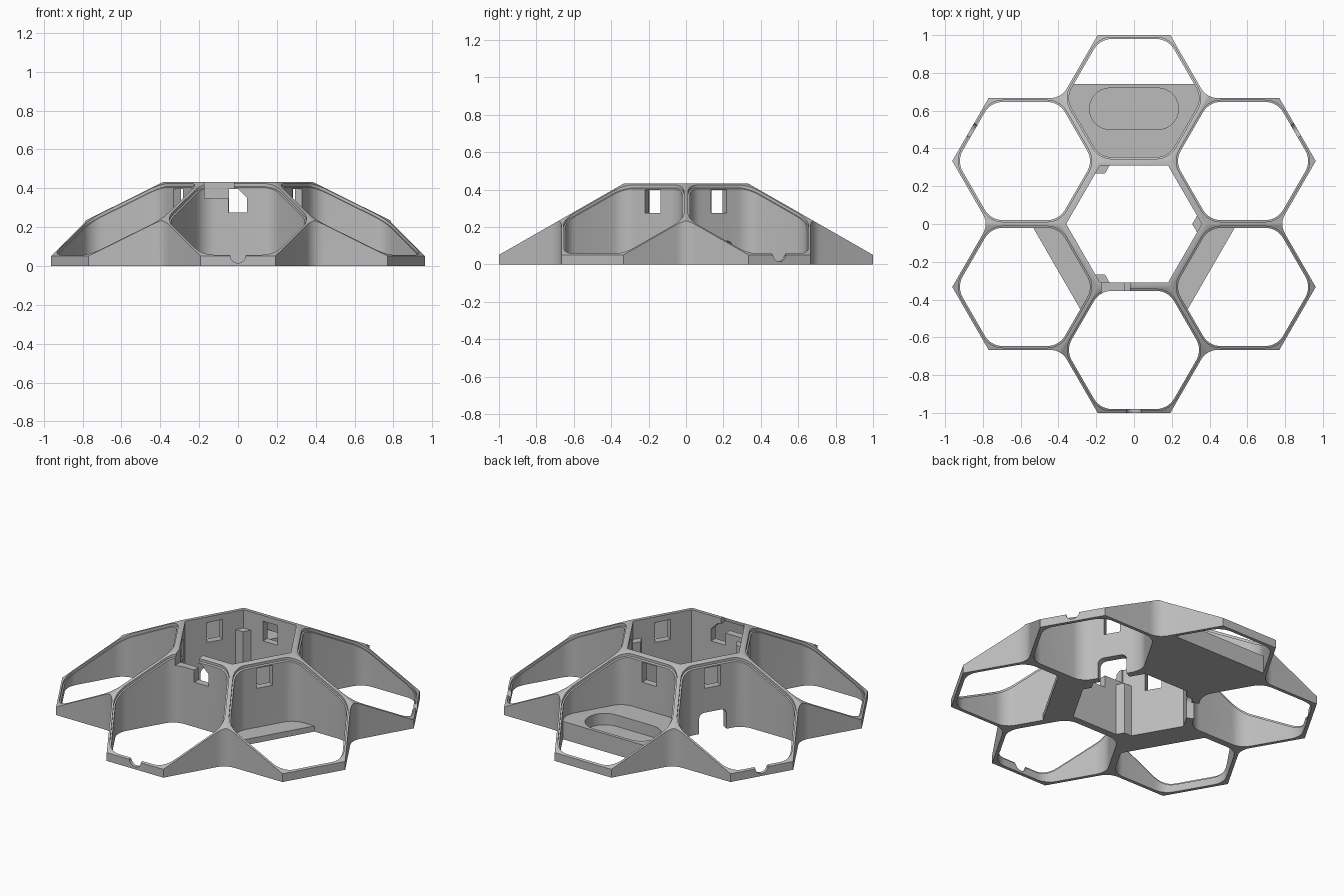
import bpy
import bmesh
from math import radians, cos, sin, tan, pi
from mathutils import Matrix, Vector

cube = bpy.data.objects.get("Cube")
if cube:
    bpy.data.objects.remove(cube, do_unlink=True)

A = 1 / 3                  # apothem of one cell
R = A / cos(pi / 6)        # corner radius of one cell
TOP = 0.432
SLOPE = tan(radians(30)) * 0.99
PETALS = [30 + 60 * k for k in range(6)]

grey = bpy.data.materials.new("matte_grey")
grey.use_nodes = True
grey.diffuse_color = (0.5, 0.5, 0.5, 1)
grey.node_tree.nodes["Principled BSDF"].inputs["Base Color"].default_value = (0.5, 0.5, 0.5, 1)


def polar(r, deg):
    return Vector((r * cos(radians(deg)), r * sin(radians(deg))))


def rounded(points, radii, steps=7):
    """Polygon with each corner replaced by an arc of the given radius."""
    out = []
    n = len(points)
    for i, (p, r) in enumerate(zip(points, radii)):
        p = Vector(p)
        if r == 0:
            out.append(p)
            continue
        u = (Vector(points[i - 1]) - p).normalized()
        v = (Vector(points[(i + 1) % n]) - p).normalized()
        half = u.angle(v) / 2
        centre = p + (u + v).normalized() * (r / sin(half))
        start = p + u * (r / tan(half)) - centre
        end = p + v * (r / tan(half)) - centre
        sweep = start.angle_signed(end)
        for s in range(steps + 1):
            out.append(centre + Matrix.Rotation(-sweep * s / steps, 2) @ start)
    return out


def hexagon(apothem, radius=0, centre=(0, 0)):
    pts = [Vector(centre) + polar(apothem / cos(pi / 6), 60 * k) for k in range(6)]
    return rounded(pts, [radius] * 6)


def prism(name, points, low, high, matrix=Matrix()):
    """Extrude a 2D profile; low may be a function of the profile point."""
    bm = bmesh.new()
    floor = low if callable(low) else (lambda p: low)
    bottom = [bm.verts.new((p[0], p[1], floor(p))) for p in points]
    top = [bm.verts.new((p[0], p[1], high)) for p in points]
    bm.faces.new(bottom)
    bm.faces.new(top)
    for i in range(len(points)):
        bm.faces.new((bottom[i - 1], bottom[i], top[i], top[i - 1]))
    bmesh.ops.recalc_face_normals(bm, faces=bm.faces)
    bm.transform(matrix)
    mesh = bpy.data.meshes.new(name)
    bm.to_mesh(mesh)
    bm.free()
    mesh.materials.append(grey)
    obj = bpy.data.objects.new(name, mesh)
    bpy.context.collection.objects.link(obj)
    return obj


def boolean(target, cutter, operation="DIFFERENCE"):
    mod = target.modifiers.new("cut", "BOOLEAN")
    mod.operation = operation
    mod.solver = "EXACT"
    mod.object = cutter
    bpy.context.view_layer.objects.active = target
    bpy.ops.object.modifier_apply(modifier=mod.name)
    bpy.data.objects.remove(cutter, do_unlink=True)


def spin(deg):
    return Matrix.Rotation(radians(deg), 4, "Z")


def wall_frame(deg):
    """Profile (sideways, up), extruded outward along the petal direction."""
    m = Matrix(((0, 0, 1), (1, 0, 0), (0, 1, 0))).to_4x4()
    return spin(deg) @ m


def rect(x0, y0, x1, y1):
    return [(x0, y0), (x1, y0), (x1, y1), (x0, y1)]


def smooth(obj):
    bpy.ops.object.select_all(action="DESELECT")
    obj.select_set(True)
    bpy.context.view_layer.objects.active = obj
    bpy.ops.object.shade_smooth_by_angle(angle=radians(30))


# Outline of the six petals with filleted valleys
outline, radii = [], []
for a in PETALS:
    centre = polar(2 * A, a)
    outline += [polar(2 * R, a - 30), centre + polar(R, a - 30), centre + polar(R, a + 30)]
    radii += [0.1, 0, 0]
frame = prism("honeycomb_frame", rounded(outline, radii), 0, 0.6)

# Sloped six-sided roof shape
bpy.ops.mesh.primitive_cone_add(
    vertices=6, radius1=(A + (TOP + 0.02) / SLOPE) / cos(pi / 6), radius2=R,
    depth=TOP + 0.02, location=(0, 0, (TOP - 0.02) / 2), rotation=(0, 0, radians(30)))
roof = bpy.context.object
# Turn the corners onto the valley directions
corner = max((roof.matrix_world @ v.co for v in roof.data.vertices), key=lambda c: c.x)
if abs(corner.y) > 0.01:
    roof.rotation_euler.z = 0
bpy.context.view_layer.update()
boolean(frame, roof, "INTERSECT")

# Central well and petal openings with a shallow rim step
boolean(frame, prism("well", hexagon(0.311), -1, 1))
for a in PETALS:
    centre = (2 * A, 0)
    turn = Matrix.Rotation(radians(30), 2)

    def cell(apothem, radius):
        return [turn @ p + Vector(centre) for p in hexagon(apothem, radius)]

    def step(p):
        return TOP - SLOPE * (p[0] - A) - 0.016

    boolean(frame, prism("opening", cell(0.313, 0.11), -1, 1, spin(a)))
    boolean(frame, prism("rim_step", cell(0.322, 0.119), step, 1, spin(a)))

# Windows in the well walls; the front one has a clipped corner
for a in PETALS:
    shape = rect(-0.05, 0.275, 0.047, 0.397)
    if a == 270:
        shape[2:3] = [(0.047, 0.35), (0.0, 0.397)]
    boolean(frame, prism("window", shape, 0.27, 0.39, wall_frame(a)))

# Slot in the top of the front wall
boolean(frame, prism("slot", rect(-0.172, 0.35, -0.02, 0.6), 0.27, 0.39, wall_frame(270)))

# Doorways at the foot of two well walls
for a in (30, 150):
    door = rounded(rect(-0.085, -0.1, 0.085, 0.125), [0, 0, 0.035, 0.035])
    boolean(frame, prism("doorway", door, 0.27, 0.39, wall_frame(a)))

# Round cable notches in three outer rims
for a in (30, 150, 270):
    circle = [polar(0.04, 15 * k) + Vector((0, 0.055)) for k in range(24)]
    boolean(frame, prism("rim_notch", circle, 0.94, 1.05, wall_frame(a)))
smooth(frame)

# Back tray with an oval recess
tray = prism("back_tray", [(0.335, -0.185), (0.66, -0.372), (0.74, -0.33),
                           (0.74, 0.33), (0.66, 0.372), (0.335, 0.185)], 0, 0.11, spin(90))
oval = rounded(rect(0.5, -0.235, 0.72, 0.235), [0.109] * 4)
boolean(tray, prism("recess", oval, 0.04, 1, spin(90)))
smooth(tray)

# Narrow floor ledges in the two front side petals
for a, side in ((330, "left"), (210, "right")):
    prism(side + "_floor_ledge", [(0.335, -0.185), (0.472, -0.265),
                                  (0.472, 0.265), (0.335, 0.185)], 0, 0.035, spin(a))

# Corner posts in the well
for k, name in enumerate(("left", "back", "front")):
    rhombus = [(0.365, 0), (0.335, 0.046), (0.308, 0), (0.335, -0.046)]
    prism(name + "_corner_post", rhombus, 0, 0.32, spin(120 * k))
